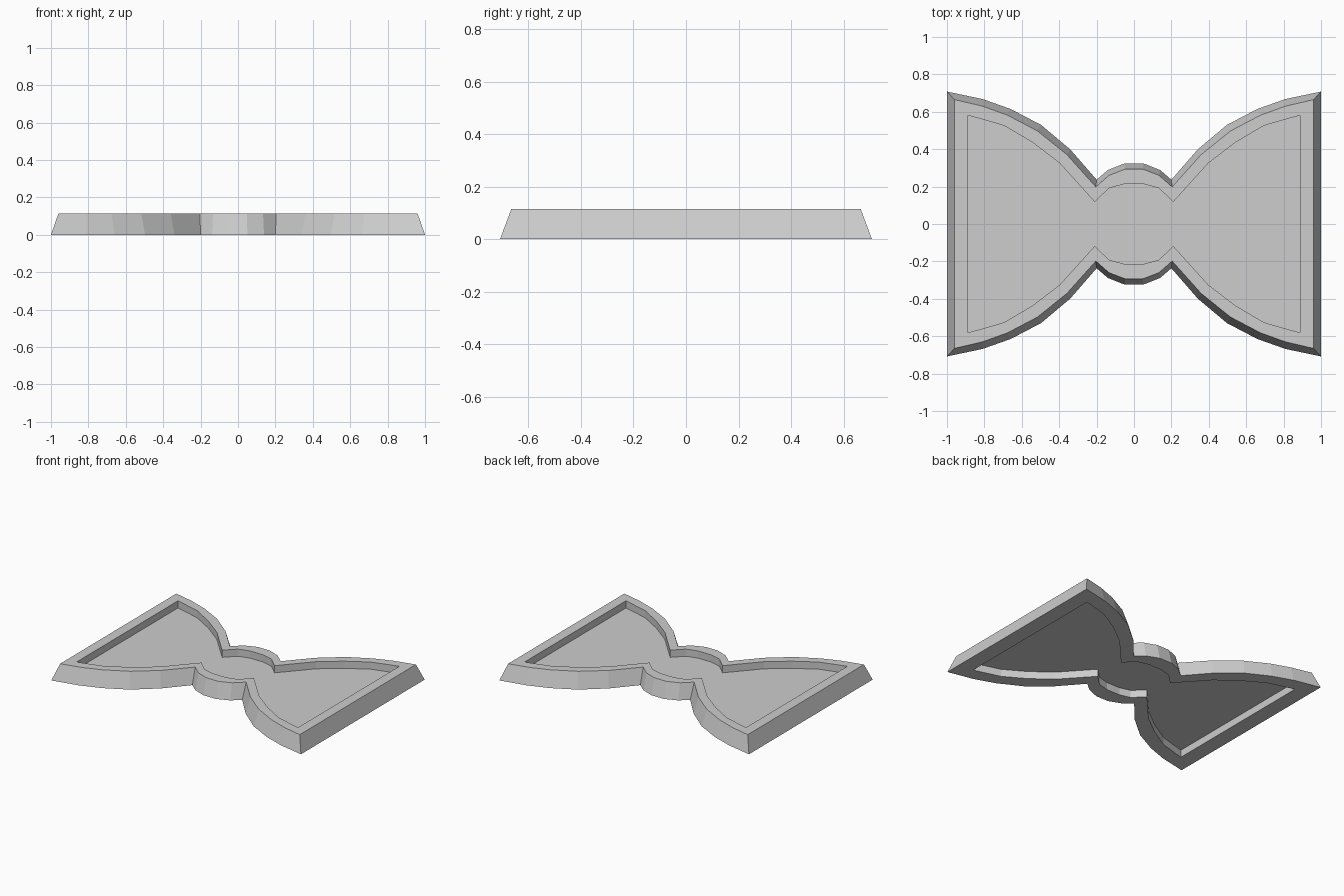
import bpy
import bmesh

cube = bpy.data.objects.get("Cube")
if cube:
    bpy.data.objects.remove(cube, do_unlink=True)

HEIGHT = 0.115
FLOOR_TOP, FLOOR_UNDER = 0.063, 0.053

# One quarter of each outline, from the wing corner to the centre knot
BASE = [(1.0, 0.708), (0.81, 0.668), (0.66, 0.615), (0.497, 0.53),
        (0.34, 0.398), (0.2, 0.237), (0.139, 0.289), (0.05, 0.324)]
RIM = [(0.96, 0.665), (0.81, 0.63), (0.677, 0.582), (0.517, 0.498),
       (0.36, 0.372), (0.204, 0.198), (0.134, 0.26), (0.048, 0.293)]
RECESS = [(0.887, 0.58), (0.82, 0.562), (0.695, 0.526), (0.545, 0.438),
          (0.398, 0.326), (0.21, 0.118), (0.133, 0.192), (0.054, 0.213)]


def full_outline(quarter):
    """Mirror a quarter outline into a closed counter-clockwise loop."""
    back = quarter + [(-x, y) for x, y in reversed(quarter)]
    return back + [(x, -y) for x, y in reversed(back)]


# Grey plastic
grey = bpy.data.materials.new("light grey")
grey.use_nodes = True
colour = (0.61, 0.61, 0.61, 1.0)
grey.diffuse_color = colour
grey.node_tree.nodes["Principled BSDF"].inputs["Base Color"].default_value = colour

# Loops from the underside floor, round the sloped frame, to the upper floor
sections = [(RECESS, FLOOR_UNDER), (RECESS, 0), (BASE, 0),
            (RIM, HEIGHT), (RECESS, HEIGHT), (RECESS, FLOOR_TOP)]

bm = bmesh.new()
rings = [[bm.verts.new((x, y, z)) for x, y in full_outline(quarter)]
         for quarter, z in sections]
for lower, upper in zip(rings, rings[1:]):
    for i in range(len(lower)):
        j = (i + 1) % len(lower)
        bm.faces.new((lower[i], lower[j], upper[j], upper[i]))

# Thin floor panel between the two recesses
bm.faces.new(rings[0])
bm.faces.new(rings[-1])
bmesh.ops.recalc_face_normals(bm, faces=bm.faces[:])

mesh = bpy.data.meshes.new("bow_tie_tray")
bm.to_mesh(mesh)
bm.free()
mesh.materials.append(grey)
tray = bpy.data.objects.new("bow_tie_tray", mesh)
bpy.context.collection.objects.link(tray)
